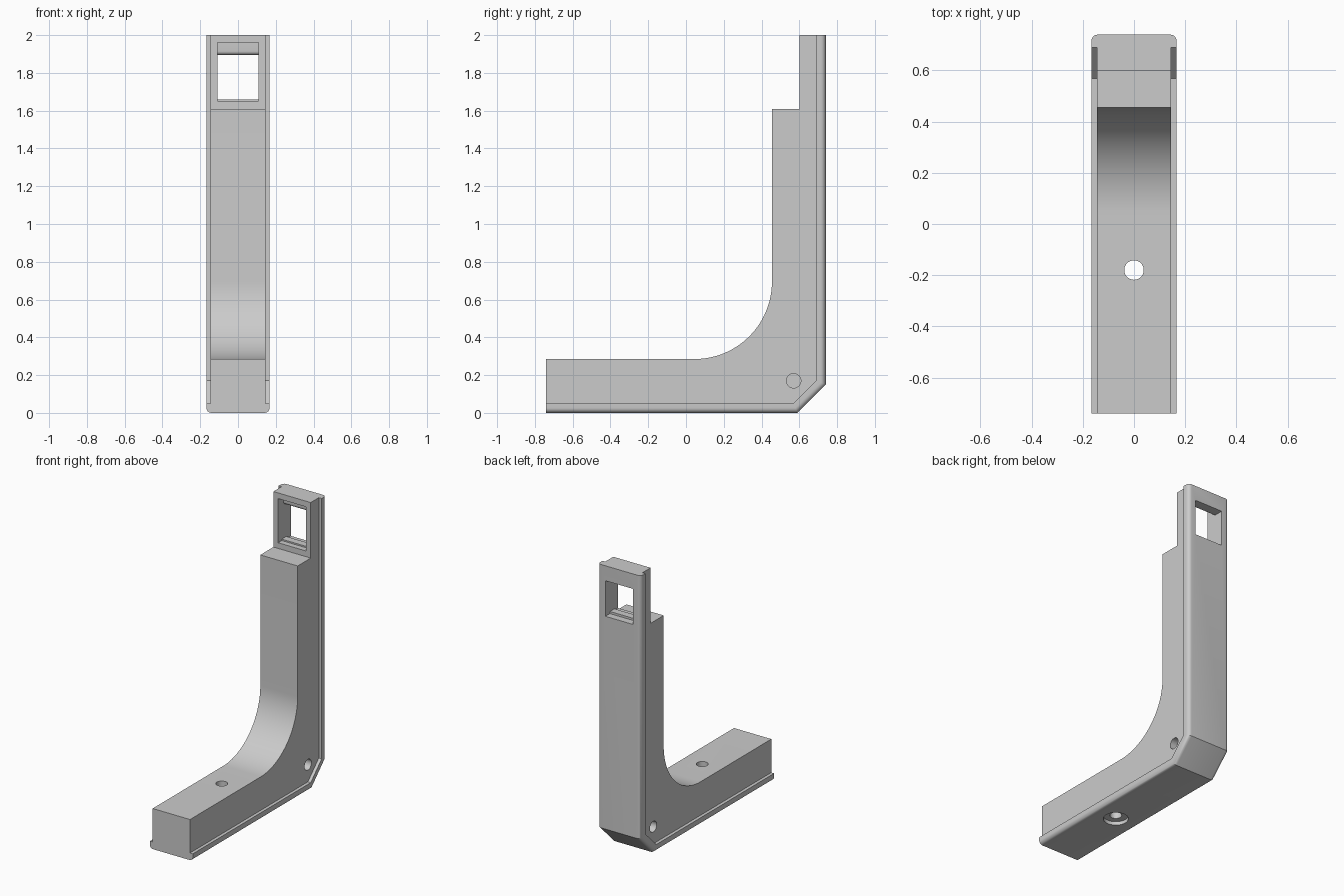
import bpy, bmesh
from math import pi, sin, cos

cube = bpy.data.objects.get("Cube")
if cube:
    bpy.data.objects.remove(cube, do_unlink=True)

grey = bpy.data.materials.new("matte grey")
grey.use_nodes = True
GREY = (0.6, 0.6, 0.6, 1)
grey.diffuse_color = GREY
grey.node_tree.nodes["Principled BSDF"].inputs["Base Color"].default_value = GREY


def add_object(name, bm):
    bmesh.ops.recalc_face_normals(bm, faces=bm.faces)
    mesh = bpy.data.meshes.new(name)
    bm.to_mesh(mesh)
    bm.free()
    mesh.materials.append(grey)
    obj = bpy.data.objects.new(name, mesh)
    bpy.context.collection.objects.link(obj)
    return obj


def extrude_profile(name, points, half, round_edges=None):
    """Extrude a (y, z) profile symmetrically across x."""
    bm = bmesh.new()
    face = bm.faces.new([bm.verts.new((-half, y, z)) for y, z in points])
    out = bmesh.ops.extrude_face_region(bm, geom=[face])
    for v in out["geom"]:
        if isinstance(v, bmesh.types.BMVert):
            v.co.x = half
    if round_edges:
        edges = [e for e in bm.edges
                 if abs(e.verts[0].co.x - e.verts[1].co.x) < 0.001
                 and all(round_edges(v.co) for v in e.verts)]
        bmesh.ops.bevel(bm, geom=edges, offset=0.026, segments=6,
                        profile=0.5, affect='EDGES')
    return add_object(name, bm)


def cylinder(name, axis, center, radius, depth):
    bm = bmesh.new()
    bmesh.ops.create_cone(bm, cap_ends=True, segments=40, radius1=radius,
                          radius2=radius, depth=depth)
    if axis == 'X':
        for v in bm.verts:
            v.co = (v.co.z, v.co.y, v.co.x)
    bmesh.ops.translate(bm, vec=center, verts=bm.verts)
    return add_object(name, bm)


def arc(cy, cz, r, start, end, steps):
    angles = [start + (end - start) * i / steps for i in range(steps + 1)]
    return [(cy + r * cos(a), cz + r * sin(a)) for a in angles]


# Main L-shaped body with a filleted inner corner and a stepped top
body_profile = [(-0.74, 0.03), (-0.74, 0.285)]
body_profile += arc(0.045, 0.695, 0.41, -pi / 2, 0, 28)
body_profile += [(0.455, 1.61), (0.6, 1.61), (0.6, 2), (0.71, 2),
                 (0.71, 0.162), (0.578, 0.03)]
bracket = extrude_profile("bracket", body_profile, 0.145)

# Wider outer flange with rounded outside edges
outer = [(-0.74, 0), (0.59, 0), (0.74, 0.15), (0.74, 2)]
inner = [(0.69, 2), (0.69, 0.171), (0.569, 0.05), (-0.74, 0.05)]
flange = extrude_profile(
    "flange", outer + inner, 0.167,
    lambda c: any(abs(c.y - y) + abs(c.z - z) < 0.001 for y, z in outer))

# Latch window with a rounded upper lip and a low sill
window_profile = [(0.55, 1.65), (0.64, 1.65), (0.64, 1.66), (0.69, 1.66),
                  (0.69, 1.645), (0.8, 1.645), (0.8, 1.895)]
window_profile += arc(0.68, 1.915, 0.02, -pi / 2, -pi, 6)
window_profile += [(0.66, 1.96), (0.55, 1.96)]

cutters = [
    extrude_profile("window_cutter", window_profile, 0.108),
    cylinder("screw_hole_cutter", 'Z', (0, -0.18, 0.15), 0.038, 0.5),
    cylinder("counterbore_cutter", 'Z', (0, -0.18, 0), 0.08, 0.05),
]
# Shallow round socket on each side
for side, x in (("left", 0.145), ("right", -0.145)):
    cutters.append(cylinder(side + "_socket_cutter", 'X', (x, 0.57, 0.17),
                            0.038, 0.1))

# Join flange and body, then cut all openings
for helper, operation in [(flange, 'UNION')] + [(c, 'DIFFERENCE') for c in cutters]:
    helper.hide_render = True
    mod = bracket.modifiers.new(helper.name, 'BOOLEAN')
    mod.object = helper
    mod.operation = operation
    mod.solver = 'EXACT'

graph = bpy.context.evaluated_depsgraph_get()
mesh = bpy.data.meshes.new_from_object(bracket.evaluated_get(graph))
bracket.modifiers.clear()
bracket.data = mesh
for helper in [flange] + cutters:
    bpy.data.objects.remove(helper, do_unlink=True)

# Smooth curves, sharp corners
for p in mesh.polygons:
    p.use_smooth = True
mesh.set_sharp_from_angle(angle=pi / 6)
